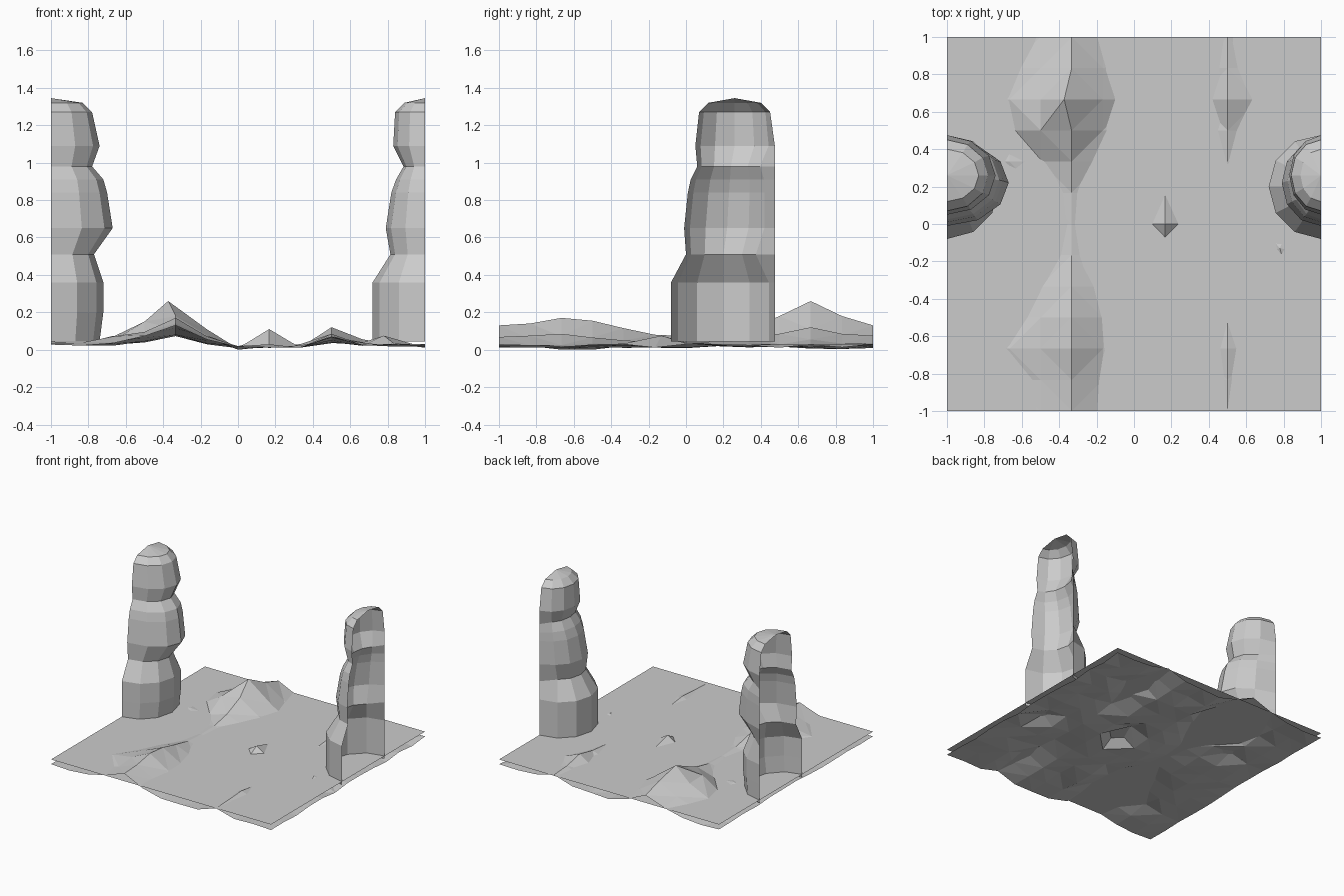
import bpy, bmesh, math, random

if "Cube" in bpy.data.objects:
    bpy.data.objects.remove(bpy.data.objects["Cube"])

random.seed(4)


def finish(bm, name):
    me = bpy.data.meshes.new(name)
    bm.to_mesh(me)
    bm.free()
    ob = bpy.data.objects.new(name, me)
    bpy.context.collection.objects.link(ob)
    return ob


# Water sheet: one flat quad
bm = bmesh.new()
bmesh.ops.create_grid(bm, x_segments=1, y_segments=1, size=1)
for v in bm.verts:
    v.co.z = 0.068
finish(bm, "water_surface")

# Uneven ground: 12 x 12 grid with a long ridge and a few small peaks
N = 12
base = [.025, .02, .01, .03, .06, .0, .0, .01, .01, .03, .02, .015, .01]
ridge = [.13, .14, .17, .155, .115, .08, .069, .076, .11, .18, .26, .18, .13]
low_ridge = [.068, .075, .085, .065, .05, .04, .035, .045, .07, .085, .12, .085, .075]
share = {2: .27, 3: .56, 4: 1, 5: .42}
peaks = {(7, 6): .11, (7, 7): .065, (11, 5): .075, (2, 2): .071,
         (2, 8): .074, (3, 9): .15, (10, 10): .055, (6, 3): 0}


def height(i, j):
    h = base[i] + random.uniform(0, .02)
    if i in share:
        h = max(h, ridge[j] * share[i])
    if i == 9:
        h = low_ridge[j]
    return peaks.get((i, j), h)


bm = bmesh.new()
g = {}
for i in range(N + 1):
    for j in range(N + 1):
        x, y = -1 + i / 6, -1 + j / 6
        if (i, j) == (4, 10):          # main summit leans to the left
            x -= .04
        if (i, j) == (11, 5):
            x, y = .78, -.13
        g[i, j] = bm.verts.new((x, y, height(i, j)))
for i in range(N):
    for j in range(N):
        bm.faces.new((g[i, j], g[i + 1, j], g[i + 1, j + 1], g[i, j + 1]))
bmesh.ops.triangulate(bm, faces=bm.faces[:])
finish(bm, "uneven_ground")

# Rock columns: open half shells, each cut off at the edge of the tile
# rings: z, centre y, y radius, left x radius, right x radius
rings = [(.045, .20, .28, .26, .28), (.20, .20, .28, .28, .28),
         (.36, .20, .28, .28, .28), (.51, .20, .20, .23, .185),
         (.65, .22, .23, .33, .21), (.84, .23, .22, .30, .18),
         (.91, .235, .21, .28, .155), (.98, .24, .18, .22, .115),
         (1.09, .26, .21, .26, .17), (1.27, .26, .19, .22, .16),
         (1.32, .26, .14, .17, .11)]
SIDES = 6


def rock_column(name, side):
    bm = bmesh.new()
    rows = []
    for z, cy, ry, rl, rr in rings:
        rx = rl if side < 0 else rr
        row = []
        for k in range(SIDES + 1):
            a = math.pi * k / SIDES
            y = cy - ry * math.cos(a)
            if k == SIDES and z < 1.15:    # straight rear edge
                y = .475
            row.append(bm.verts.new((side * (1 - rx * math.sin(a)), y, z)))
        rows.append(row)
    for lo, hi in zip(rows, rows[1:]):
        for k in range(SIDES):
            bm.faces.new((lo[k], lo[k + 1], hi[k + 1], hi[k]))
    tip = bm.verts.new((side, .26, 1.345))
    for k in range(SIDES):
        bm.faces.new((rows[-1][k], rows[-1][k + 1], tip))
    if side < 0:
        bmesh.ops.reverse_faces(bm, faces=bm.faces[:])
    # the first ring runs front to back, so make sure faces point outward
    bm.normal_update()
    f = min(bm.faces, key=lambda q: q.calc_center_median().y)
    if f.normal.y > 0:
        bmesh.ops.reverse_faces(bm, faces=bm.faces[:])
    finish(bm, name)


rock_column("left_rock_column", -1)
rock_column("right_rock_column", 1)
